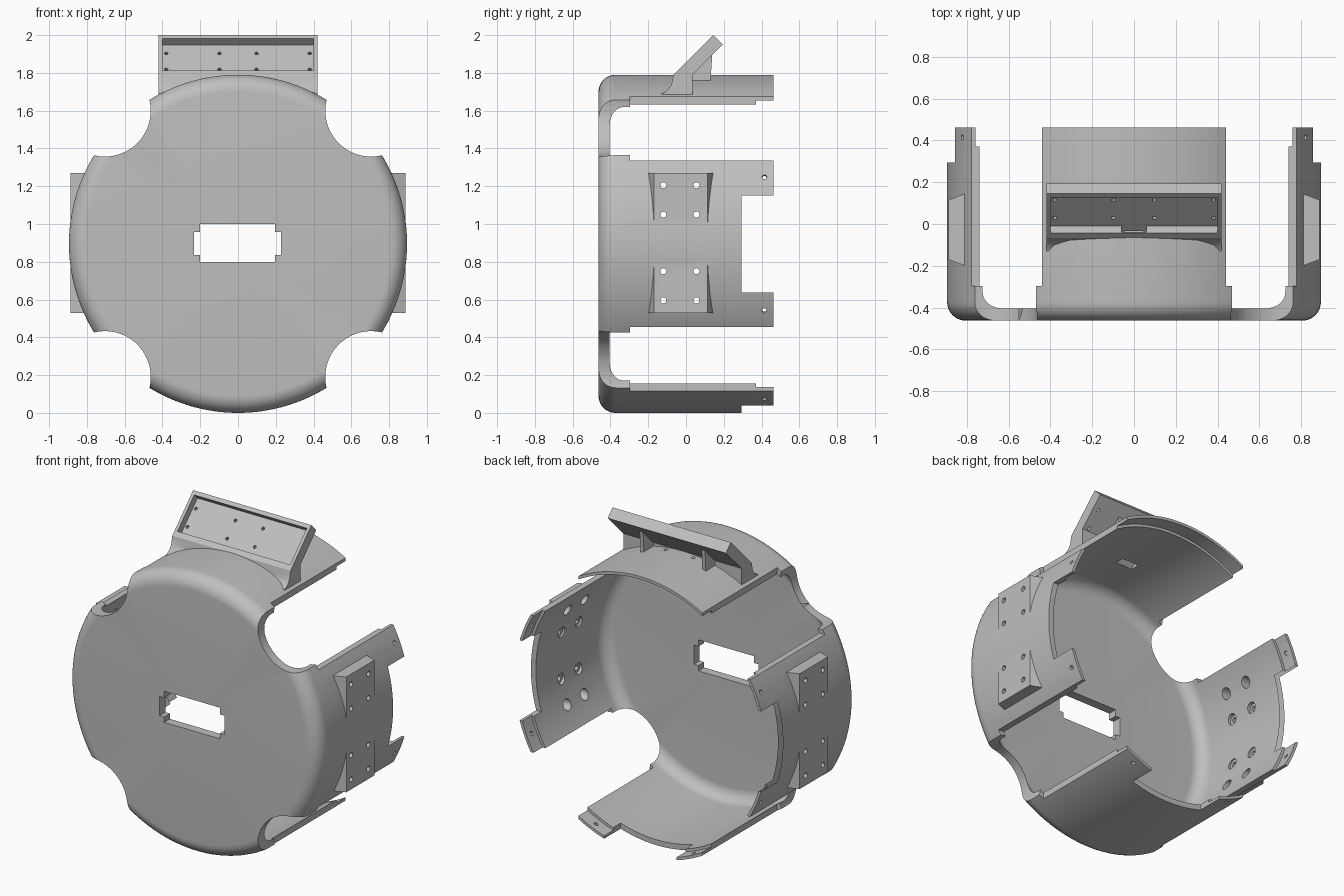
import bpy, bmesh
from math import sin, cos, pi, radians
from mathutils import Matrix, Vector

if "Cube" in bpy.data.objects:
    bpy.data.objects.remove(bpy.data.objects["Cube"], do_unlink=True)

R = 0.895                      # outer radius, also the height of the axis
FRONT, BACK = -0.463, 0.463
SIDES = (-1, 1)


def make(name, bm):
    bmesh.ops.recalc_face_normals(bm, faces=bm.faces)
    mesh = bpy.data.meshes.new(name)
    bm.to_mesh(mesh)
    bm.free()
    ob = bpy.data.objects.new(name, mesh)
    bpy.context.collection.objects.link(ob)
    return ob


def lathe(name, profile):
    """Spin (radius, y) points about the housing axis."""
    bm = bmesh.new()
    vs = [bm.verts.new((r, y, R)) for r, y in profile]
    es = [bm.edges.new(pair) for pair in zip(vs, vs[1:])]
    bmesh.ops.spin(bm, geom=vs + es, cent=(0, 0, R), axis=(0, 1, 0),
                   angle=2 * pi, steps=144)
    bmesh.ops.remove_doubles(bm, verts=bm.verts, dist=1e-5)
    return make(name, bm)


def prism(bm, points, to_3d, a, b):
    """Extrude a flat outline between a and b; to_3d maps (u, v, w) to space."""
    base = [bm.verts.new(to_3d(u, v, a)) for u, v in points]
    face = bm.faces.new(base)
    ext = bmesh.ops.extrude_face_region(bm, geom=[face])["geom"]
    shift = Vector(to_3d(0, 0, b)) - Vector(to_3d(0, 0, a))
    bmesh.ops.translate(bm, vec=shift,
                        verts=[g for g in ext if isinstance(g, bmesh.types.BMVert)])


def box(bm, x, y, z, matrix=None):
    lo, hi = Vector((x[0], y[0], z[0])), Vector((x[1], y[1], z[1]))
    m = Matrix.Translation((lo + hi) / 2) @ Matrix.Diagonal((*(hi - lo), 1))
    bmesh.ops.create_cube(bm, size=1, matrix=(matrix or Matrix()) @ m)


def rod(bm, start, end, radius, segments=20):
    start, end = Vector(start), Vector(end)
    d = end - start
    m = Matrix.Translation((start + end) / 2) @ d.to_track_quat("Z", "Y").to_matrix().to_4x4()
    bmesh.ops.create_cone(bm, cap_ends=True, segments=segments, radius1=radius,
                          radius2=radius, depth=d.length, matrix=m)


def combine(target, tool, operation):
    tool.hide_render = True
    mod = target.modifiers.new(tool.name, "BOOLEAN")
    mod.object, mod.operation, mod.solver = tool, operation, "EXACT"
    bpy.context.view_layer.objects.active = target
    bpy.ops.object.modifier_apply(modifier=mod.name)
    bpy.data.objects.remove(tool, do_unlink=True)


def cut(name, bm):
    combine(housing, make(name, bm), "DIFFERENCE")


def arc(radius, y, fillet, n=10):
    """Quarter fillet from the front face round to the side wall."""
    return [(radius - fillet + fillet * sin(t), y + fillet - fillet * cos(t))
            for t in (i * pi / 2 / n for i in range(n + 1))]


# Solid drum with a rounded front edge
housing = lathe("housing", [(0, FRONT)] + arc(R, FRONT, 0.09) + [(R, BACK), (0, BACK)])

# Flat side pads with flared flanks
bm = bmesh.new()
for s in SIDES:
    pad = [(0.7, -0.235), (0.81, -0.2), (0.888, -0.17),
           (0.888, 0.115), (0.81, 0.145), (0.7, 0.18)]
    prism(bm, pad, lambda u, v, w: (s * u, v, w), 0.53, 1.27)
combine(housing, make("side_pads", bm), "UNION")

# Tilted mounting plate on its pedestal, with two ribs behind
yz = lambda u, v, w: (w, u, v)
bm = bmesh.new()
mount = [(0.145, 2.0), (0.195, 1.95), (0.035, 1.79), (0.035, 1.6), (-0.13, 1.6),
         (-0.13, 1.69), (-0.1, 1.705), (-0.078, 1.735), (-0.067, 1.788)]
prism(bm, mount, yz, -0.42, 0.42)
combine(housing, make("tilted_mount", bm), "UNION")
bm = bmesh.new()
for s in SIDES:
    rib = [(0.02, 1.79), (0.14, 1.91), (0.13, 1.76), (0.13, 1.7), (0.02, 1.7)]
    prism(bm, rib, yz, s * 0.22 - 0.012, s * 0.22 + 0.012)
combine(housing, make("mount_ribs", bm), "UNION")

# Hollow inside, with a thinner rim at the open back
cavity = lathe("cavity", [(0, -0.405)] + arc(0.86, -0.405, 0.08)
               + [(0.86, 0.37), (0.877, 0.37), (0.877, 0.6), (0, 0.6)])
combine(housing, cavity, "DIFFERENCE")

# Round scallops through the front, then square gaps between the four wall panels
bm = bmesh.new()
for sx in SIDES:
    for sz in SIDES:
        x, z = sx * 0.705, R + sz * 0.705
        rod(bm, (x, -0.8, z), (x, 0.8, z), 0.243, 64)
cut("scallops", bm)
bm = bmesh.new()
for sx in SIDES:
    for sz in SIDES:
        box(bm, sorted((sx * 0.44, sx * 1.2)), (-0.297, 0.8),
            sorted((R + sz * 0.44, R + sz * 1.2)))
cut("panel_gaps", bm)

# Rear notches that leave tabs on the side and bottom panels
bm = bmesh.new()
for s in SIDES:
    box(bm, sorted((s * 0.6, s * 1.1)), (0.295, 0.8), (R - 0.257, R + 0.257))
box(bm, (-0.257, 0.257), (0.295, 0.8), (-0.2, 0.3))
cut("rear_notches", bm)

# Centre window with stepped ends
for x, z in (((-0.2, 0.195), (0.8, 1.0)), ((-0.232, 0.227), (0.835, 0.957))):
    bm = bmesh.new()
    box(bm, x, (-0.7, -0.2), z)
    cut("window", bm)

# Recess in the tilted plate and the cable channel leading from it into the drum
tilt = Matrix.Translation((0, 0.145, 2.0)) @ Matrix.Rotation(radians(-45), 4, "X")
bm = bmesh.new()
box(bm, (-0.4, 0.4), (-0.1, 0.047), (-0.265, -0.026), tilt)
cut("plate_recess", bm)
bm = bmesh.new()
box(bm, (-0.06, 0.06), (0.005, 0.047), (-0.46, -0.2), tilt)
cut("cable_channel", bm)

# Screw holes in the tilted plate
bm = bmesh.new()
for x in (-0.38, -0.098, 0.098, 0.38):
    for depth in (-0.09, -0.21):
        rod(bm, tilt @ Vector((x, 0.02, depth)), tilt @ Vector((x, 0.11, depth)), 0.01, 12)
cut("plate_holes", bm)

# Side pad holes, counterbored from inside
for name, end, radius in (("pad_holes", 1.0, 0.016), ("pad_counterbores", 0.862, 0.034)):
    bm = bmesh.new()
    for s in SIDES:
        for y in (-0.12, 0.055):
            for z in (0.595, 0.75, 1.05, 1.205):
                rod(bm, (s * 0.7, y, z), (s * end, y, z), radius)
    cut(name, bm)

# Radial holes in the rear tabs
bm = bmesh.new()
for middle in (0, 180, 270):
    for s in SIDES:
        a = radians(middle + s * 23.3)
        d = Vector((cos(a), 0, sin(a)))
        c = Vector((0, 0.415, R))
        rod(bm, c + d * 0.8, c + d, 0.013, 16)
cut("tab_holes", bm)

# Single grey material and shading
grey = bpy.data.materials.new("light_grey")
grey.use_nodes = True
colour = (0.52, 0.52, 0.52, 1)
grey.diffuse_color = colour
grey.node_tree.nodes["Principled BSDF"].inputs["Base Color"].default_value = colour
housing.data.materials.clear()
housing.data.materials.append(grey)
for poly in housing.data.polygons:
    poly.material_index = 0
bpy.ops.object.select_all(action="DESELECT")
housing.select_set(True)
bpy.context.view_layer.objects.active = housing
bpy.ops.object.shade_smooth_by_angle(angle=radians(30))
